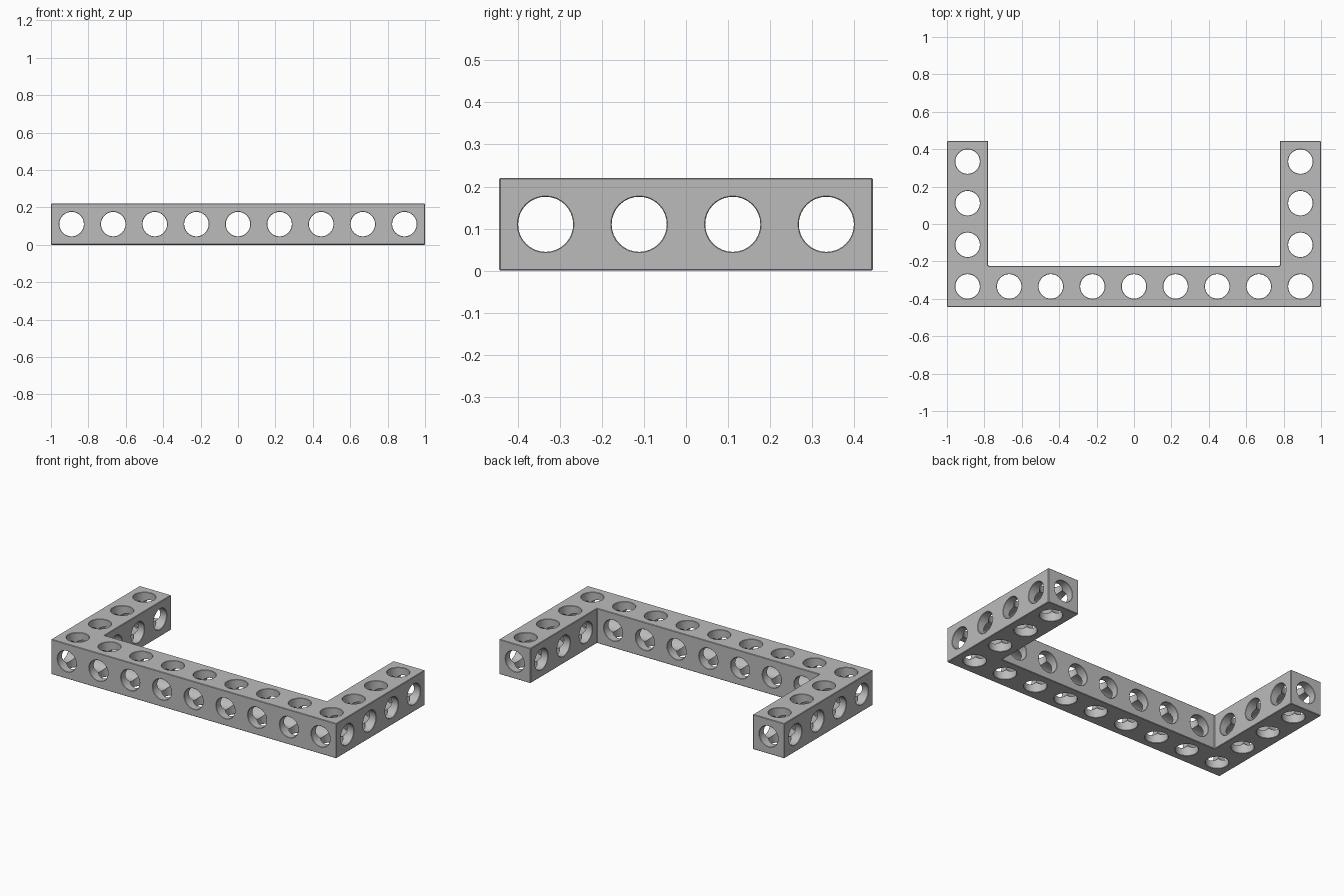
import bpy
import bmesh
from math import radians
from mathutils import Matrix, Vector

if "Cube" in bpy.data.objects:
    bpy.data.objects.remove(bpy.data.objects["Cube"])

PITCH = 0.2224          # spacing of the holes
SIZE = 0.2205           # thickness of the beam
BORE = 0.0655           # hole radius
EDGE = 0.003            # edge chamfer
HALF = SIZE / 2

grey = bpy.data.materials.new("plain grey")
grey.use_nodes = True
colour = (0.5, 0.5, 0.5, 1)
grey.diffuse_color = colour
grey.node_tree.nodes["Principled BSDF"].inputs["Base Color"].default_value = colour


def make_object(name, bm):
    bmesh.ops.recalc_face_normals(bm, faces=bm.faces)
    mesh = bpy.data.meshes.new(name)
    bm.to_mesh(mesh)
    bm.free()
    mesh.materials.append(grey)
    obj = bpy.data.objects.new(name, mesh)
    bpy.context.collection.objects.link(obj)
    return obj


def apply_modifiers(obj):
    bpy.context.view_layer.update()
    evaluated = obj.evaluated_get(bpy.context.evaluated_depsgraph_get())
    mesh = bpy.data.meshes.new_from_object(evaluated)
    obj.modifiers.clear()
    obj.data = mesh


# U-shaped beam, extruded from its plan and chamfered
xs = 4 * PITCH
ys = 1.5 * PITCH
outer, inner = xs + HALF, xs - HALF
front, back, crook = -ys - HALF, ys + HALF, -ys + HALF
plan = [(-outer, front), (outer, front), (outer, back), (inner, back),
        (inner, crook), (-inner, crook), (-inner, back), (-outer, back)]
bm = bmesh.new()
base = bm.faces.new([bm.verts.new((x, y, 0)) for x, y in plan])
top = bmesh.ops.extrude_face_region(bm, geom=[base])["geom"]
bmesh.ops.translate(bm, vec=(0, 0, SIZE),
                    verts=[v for v in top if isinstance(v, bmesh.types.BMVert)])
bmesh.ops.recalc_face_normals(bm, faces=bm.faces)
bmesh.ops.bevel(bm, geom=bm.edges[:], offset=EDGE, segments=1, affect='EDGES')
beam = make_object("perforated_beam", bm)


def add_bore(bm, centre, axis, length):
    """One long drill with a flared cone at each mouth."""
    turn = Vector((0, 0, 1)).rotation_difference(Vector(axis)).to_matrix().to_4x4()
    place = Matrix.Translation(centre) @ turn
    h = length / 2
    flare = 0.002
    rings = [(-h - 0.02, BORE + flare), (-h, BORE + flare), (-h + flare, BORE),
             (h - flare, BORE), (h, BORE + flare), (h + 0.02, BORE + flare)]
    disc = bmesh.ops.create_circle(bm, segments=32, radius=1, cap_ends=False)["verts"]
    loops = []
    for z, r in rings:
        loops.append([bm.verts.new(place @ Vector((v.co.x * r, v.co.y * r, z)))
                      for v in disc])
    bmesh.ops.delete(bm, geom=disc, context='VERTS')
    for a, b in zip(loops, loops[1:]):
        for i in range(len(a)):
            j = (i + 1) % len(a)
            bm.faces.new((a[i], a[j], b[j], b[i]))
    bm.faces.new(loops[0][::-1])
    bm.faces.new(loops[-1])


def drill(name, bores):
    bm = bmesh.new()
    for centre, axis, length in bores:
        add_bore(bm, centre, axis, length)
    cutter = make_object(name, bm)
    cut = beam.modifiers.new(name, 'BOOLEAN')
    cut.object = cutter
    cut.operation = 'DIFFERENCE'
    cut.solver = 'EXACT'
    apply_modifiers(beam)
    bpy.data.objects.remove(cutter)


columns = [(i - 4) * PITCH for i in range(9)]
rows = [(j - 1.5) * PITCH for j in range(4)]
cells = [(x, y) for x in columns for y in rows
         if y == rows[0] or x in (columns[0], columns[-1])]

# Upright holes through every cell
drill("upright_holes", [((x, y, HALF), (0, 0, 1), SIZE) for x, y in cells])

# Front-to-back holes, running the full length of both arms
drill("depth_holes", [((x, 0, HALF), (0, 1, 0), 2 * back)
                      if x in (columns[0], columns[-1])
                      else ((x, rows[0], HALF), (0, 1, 0), SIZE) for x in columns])

# Sideways holes: one along the crossbar, the rest through each arm
drill("sideways_holes", [((0, rows[0], HALF), (1, 0, 0), 2 * outer)]
      + [((x, y, HALF), (1, 0, 0), SIZE)
         for x in (columns[0], columns[-1]) for y in rows[1:]])

bpy.ops.object.select_all(action='DESELECT')
beam.select_set(True)
bpy.context.view_layer.objects.active = beam
bpy.ops.object.shade_smooth_by_angle(angle=radians(30))
